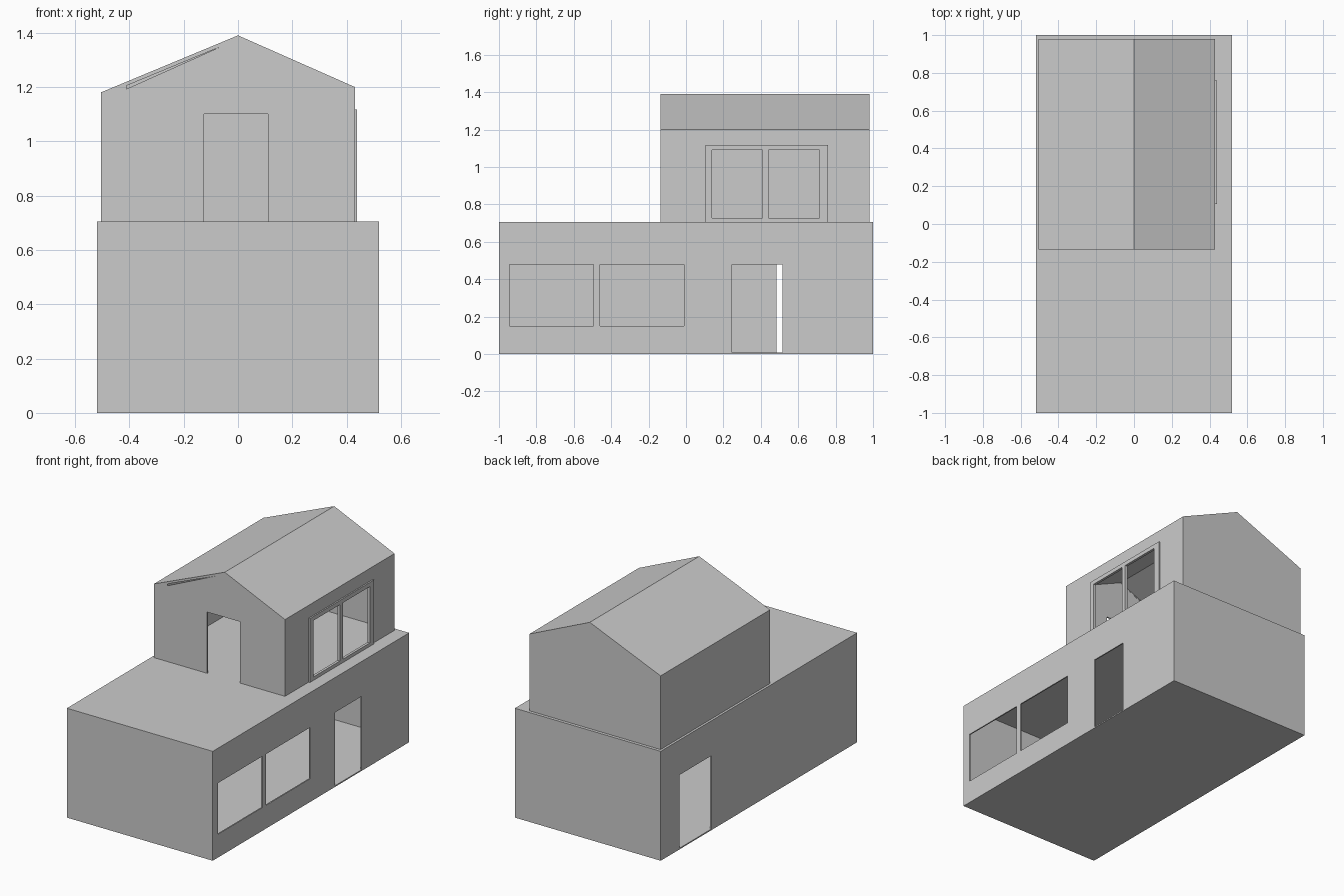
import bpy

if "Cube" in bpy.data.objects:
    bpy.data.objects.remove(bpy.data.objects["Cube"])

T = 0.008  # wall thickness


def prism(name, profile, y0, y1):
    """Extrude an x-z profile along y."""
    n = len(profile)
    verts = [(x, y, z) for y in (y0, y1) for x, z in profile]
    faces = [tuple(range(n)), tuple(reversed(range(n, 2 * n)))]
    faces += [(i, i + n, (i + 1) % n + n, (i + 1) % n) for i in range(n)]
    mesh = bpy.data.meshes.new(name)
    mesh.from_pydata(verts, [], faces)
    obj = bpy.data.objects.new(name, mesh)
    bpy.context.collection.objects.link(obj)
    return obj


def box(name, x0, x1, y0, y1, z0, z1):
    return prism(name, [(x0, z0), (x1, z0), (x1, z1), (x0, z1)], y0, y1)


def cut(target, *cutters):
    """Subtract the cutters one by one, then remove them."""
    for c in cutters:
        mod = target.modifiers.new("opening", 'BOOLEAN')
        mod.operation, mod.solver, mod.object = 'DIFFERENCE', 'EXACT', c
        c.hide_render = True
        bpy.context.view_layer.objects.active = target
        bpy.ops.object.modifier_apply(modifier=mod.name)
        bpy.data.objects.remove(c)


# Ground floor: hollow box with two windows and a door in each long side
W, H = 0.52, 0.705
lower = box("ground_floor", -W, W, -1, 1, 0, H)
cut(lower,
    box("room", -W + T, W - T, -1 + T, 1 - T, T, H - T),
    box("window_a", 0.45, 0.6, -0.945, -0.495, 0.15, 0.48),
    box("window_b", 0.45, 0.6, -0.46, -0.01, 0.15, 0.48),
    box("right_door", 0.45, 0.6, 0.245, 0.517, T, 0.48),
    box("left_door", -0.6, -0.45, 0.485, 0.81, T, 0.48))

# Upper floor: gabled shell, open at the bottom onto the flat roof
upper = prism("upper_floor",
              [(-0.505, H), (0.43, H), (0.43, 1.2), (0, 1.39), (-0.505, 1.18)],
              -0.135, 0.98)
cut(upper,
    prism("room", [(-0.505 + T, H - 0.1), (0.43 - T, H - 0.1), (0.43 - T, 1.195),
                   (0, 1.381), (-0.505 + T, 1.174)], -0.135 + T, 0.98 - T),
    box("front_door", -0.125, 0.11, -0.2, -0.1, H - 0.1, 1.10),
    # narrow gap under the left front eave
    prism("eave_gap", [(-0.41, 1.193), (-0.06, 1.35), (-0.41, 1.205)], -0.2, -0.12))

# Raised frame around the upper right windows
frame = box("window_frame", 0.43, 0.439, 0.105, 0.76, H, 1.117)
for target in (upper, frame):
    cut(target, *[box("window", 0.4, 0.5, a, b, 0.727, 1.09)
                  for a, b in ((0.14, 0.41), (0.44, 0.715))])
